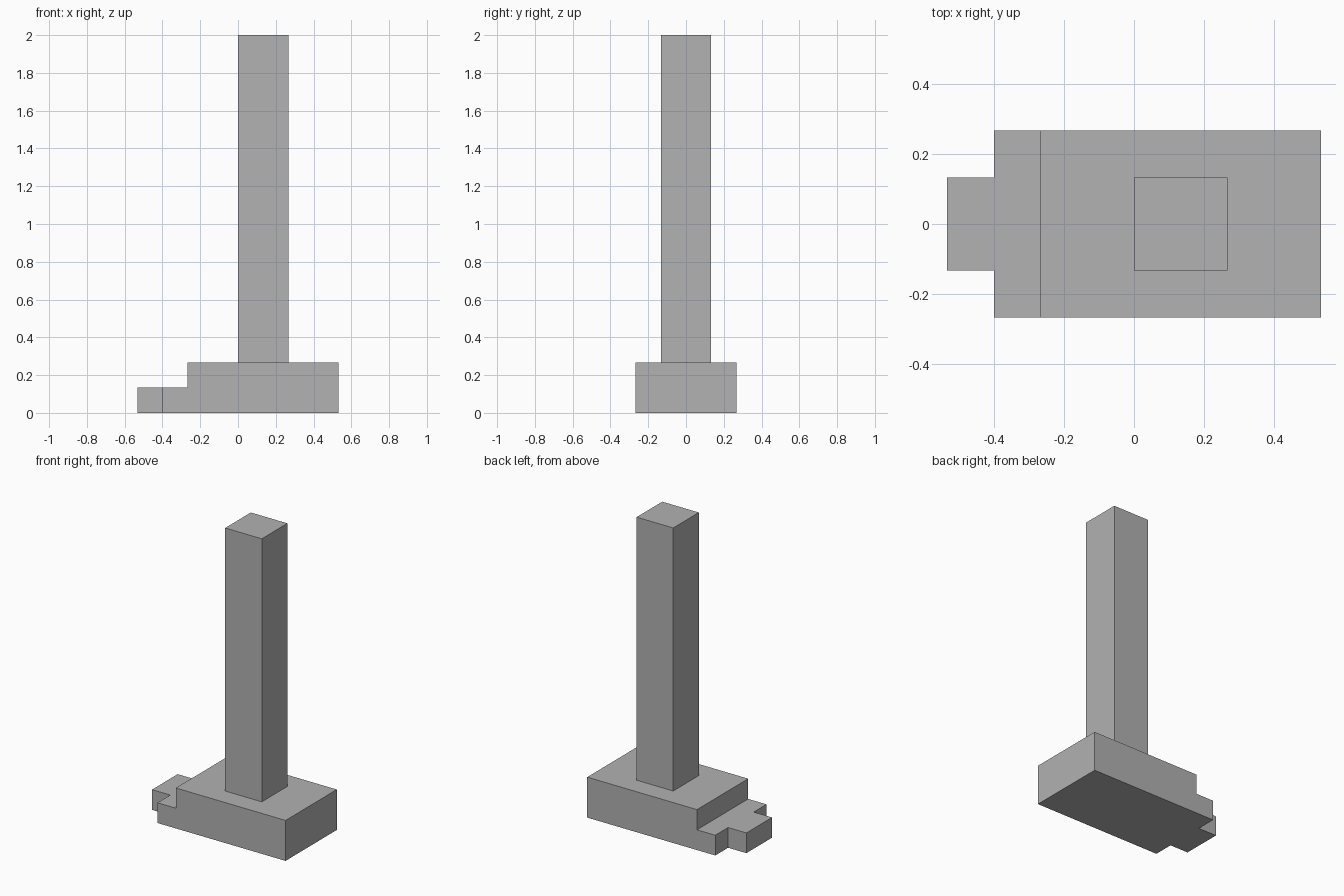
import bpy
import bmesh
from mathutils import Vector

cube = bpy.data.objects.get("Cube")
if cube:
    bpy.data.objects.remove(cube, do_unlink=True)

U = 2 / 15  # grid unit: the model is fifteen units tall

grey = bpy.data.materials.new("plain grey")
grey.use_nodes = True
colour = (0.445, 0.445, 0.445, 1)
grey.diffuse_color = colour
grey.node_tree.nodes["Principled BSDF"].inputs["Base Color"].default_value = colour


def prism(name, outline, start, direction, hidden):
    """Extrude an outline (in units) and drop the face that touches another part."""
    bm = bmesh.new()
    face = bm.faces.new([bm.verts.new(Vector(p) * U) for p in outline])
    result = bmesh.ops.extrude_face_region(bm, geom=[face], use_keep_orig=True)
    moved = [v for v in result["geom"] if isinstance(v, bmesh.types.BMVert)]
    bmesh.ops.translate(bm, verts=moved, vec=Vector(direction) * U)
    bmesh.ops.translate(bm, verts=bm.verts, vec=Vector(start) * U)
    bmesh.ops.recalc_face_normals(bm, faces=bm.faces)
    if hidden:
        bm.normal_update()
        touching = [f for f in bm.faces if f.normal.dot(Vector(hidden)) > 0.9]
        bmesh.ops.delete(bm, geom=touching, context="FACES")
    mesh = bpy.data.meshes.new(name)
    bm.to_mesh(mesh)
    bm.free()
    mesh.materials.append(grey)
    obj = bpy.data.objects.new(name, mesh)
    bpy.context.collection.objects.link(obj)
    return obj


# Stepped base: side profile extruded from front to back
profile = [(-3, 0), (4, 0), (4, 2), (-2, 2), (-2, 1), (-3, 1)]
prism("stepped_base", [(x, 0, z) for x, z in profile], (0, -2, 0), (0, 4, 0), None)

# Toe block on the low step, and the tall column on top
square = [(-1, -1, 0), (1, -1, 0), (1, 1, 0), (-1, 1, 0)]
toe = [(-1, -1, 0), (0, -1, 0), (0, 1, 0), (-1, 1, 0)]
prism("toe_block", toe, (-3, 0, 0), (0, 0, 1), (1, 0, 0))
prism("column", square, (1, 0, 2), (0, 0, 13), (0, 0, -1))
